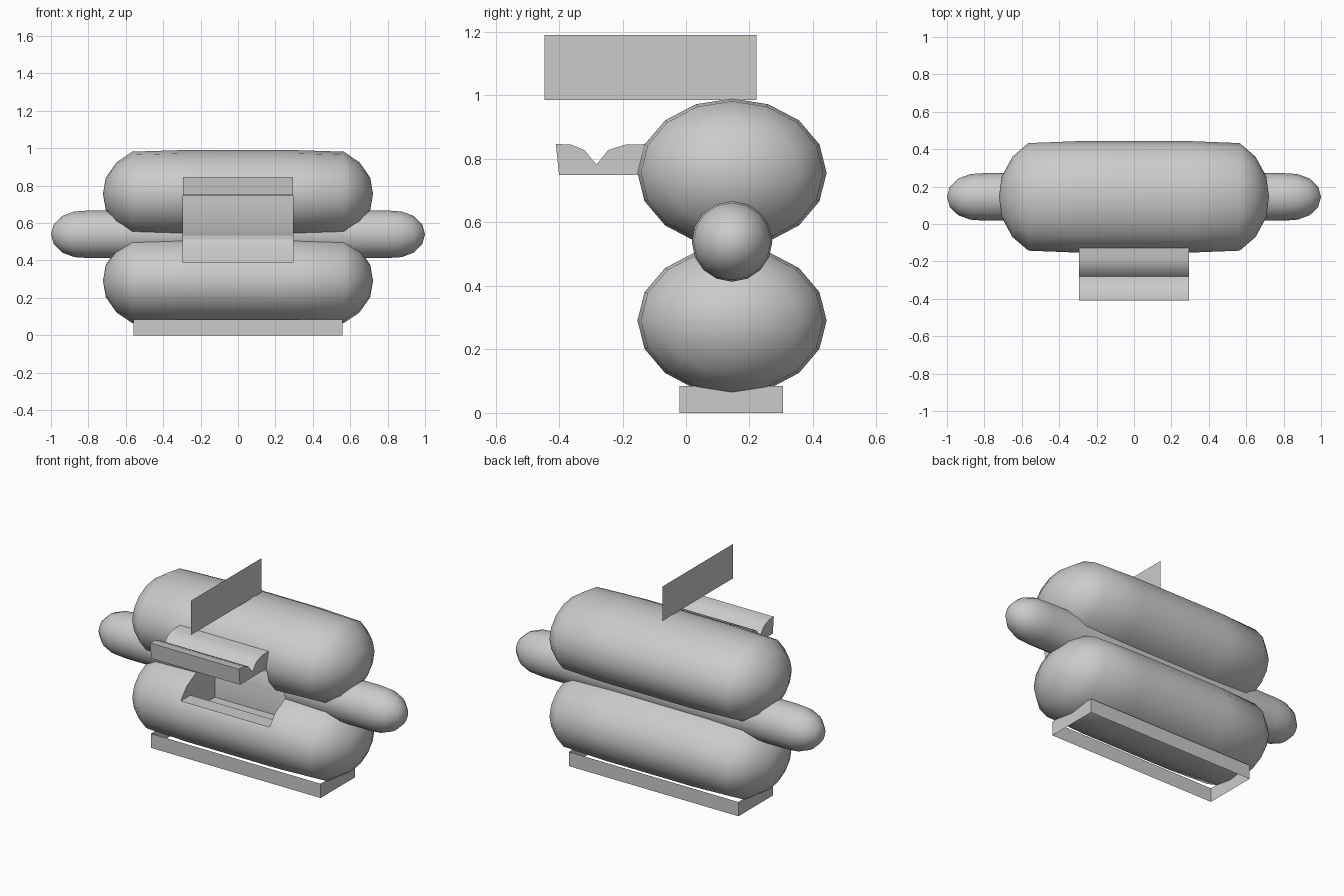
import bpy, bmesh, math
from mathutils import Vector

if "Cube" in bpy.data.objects:
    bpy.data.objects.remove(bpy.data.objects["Cube"])

YC = 0.145  # shared depth centre of the long rounded bodies


def finish(name, bm, smooth=None):
    bmesh.ops.recalc_face_normals(bm, faces=bm.faces)
    me = bpy.data.meshes.new(name)
    bm.to_mesh(me)
    bm.free()
    ob = bpy.data.objects.new(name, me)
    bpy.context.collection.objects.link(ob)
    if smooth:
        shade(ob, smooth)
    return ob


def shade(ob, angle):
    bpy.ops.object.select_all(action='DESELECT')
    ob.select_set(True)
    bpy.context.view_layer.objects.active = ob
    bpy.ops.object.shade_smooth_by_angle(angle=math.radians(angle))


def capsule(name, zc, ry, rz, half, tip, n=16):
    """Rounded bar along x; half = (x, scale) rings from middle to end."""
    bm = bmesh.new()
    prof = [(-x, s) for x, s in reversed(half)] + list(half)
    rings = [[bm.verts.new((x, YC + ry * s * math.cos(2 * math.pi * i / n),
                            zc + rz * s * math.sin(2 * math.pi * i / n)))
              for i in range(n)] for x, s in prof]
    for a, b in zip(rings, rings[1:]):
        for i in range(n):
            j = (i + 1) % n
            bm.faces.new((a[i], a[j], b[j], b[i]))
    for ring, x in ((rings[0], -tip), (rings[-1], tip)):
        p = bm.verts.new((x, YC, zc))
        for i in range(n):
            bm.faces.new((ring[i], ring[(i + 1) % n], p))
    return finish(name, bm)


def extrude_x(name, pts, hx):
    """Extrude a (y, z) outline between -hx and +hx."""
    bm = bmesh.new()
    f = bm.faces.new([bm.verts.new((-hx, y, z)) for y, z in pts])
    r = bmesh.ops.extrude_face_region(bm, geom=[f])
    vs = [v for v in r['geom'] if isinstance(v, bmesh.types.BMVert)]
    bmesh.ops.translate(bm, verts=vs, vec=Vector((2 * hx, 0, 0)))
    return finish(name, bm)


# two buns and the sausage between them
bun = [(0.30, 1.0), (0.565, 0.965), (0.65, 0.72), (0.707, 0.37)]
sausage = [(0.80, 1.0), (0.875, 0.96), (0.94, 0.77), (0.985, 0.42)]
bodies = [capsule("lower_bun", 0.291, 0.298, 0.234, bun, 0.722),
          capsule("upper_bun", 0.756, 0.298, 0.234, bun, 0.722),
          capsule("sausage", 0.54, 0.127, 0.127, sausage, 1.0)]

# serving opening cut into the front
cutter = extrude_x("opening_cutter",
                   [(-0.3, 0.39), (-0.03, 0.39), (-0.03, 0.29), (0.2, 0.29),
                    (0.2, 0.45), (0.23, 0.52), (0.2, 0.6), (0.2, 0.748),
                    (-0.3, 0.748)], 0.293)
cutter.hide_render = True
for ob in bodies:
    m = ob.modifiers.new("opening", 'BOOLEAN')
    m.operation = 'DIFFERENCE'
    m.solver = 'EXACT'
    m.object = cutter
    bpy.context.view_layer.objects.active = ob
    bpy.ops.object.modifier_apply(modifier=m.name)
    shade(ob, 48)
bpy.data.objects.remove(cutter)

# raised hatch: the cut-out front, swung up to horizontal
hatch = extrude_x("hatch",
                  [(-0.40, 0.75), (-0.41, 0.847), (-0.362, 0.845),
                   (-0.32, 0.828), (-0.282, 0.782), (-0.245, 0.828),
                   (-0.19, 0.845), (-0.06, 0.848), (-0.06, 0.75)], 0.293)
shade(hatch, 48)

# open plinth: four thin walls
bm = bmesh.new()
loop = [(-0.56, -0.02), (0.56, -0.02), (0.56, 0.305), (-0.56, 0.305)]
lo = [bm.verts.new((x, y, 0)) for x, y in loop]
hi = [bm.verts.new((x, y, 0.085)) for x, y in loop]
for i in range(4):
    j = (i + 1) % 4
    bm.faces.new((lo[i], lo[j], hi[j], hi[i]))
finish("plinth", bm)

# upright sign sheet on top
bm = bmesh.new()
bm.faces.new([bm.verts.new((0, y, z)) for y, z in
              ((-0.445, 0.985), (0.222, 0.985), (0.222, 1.19), (-0.445, 1.19))])
finish("sign_panel", bm)
